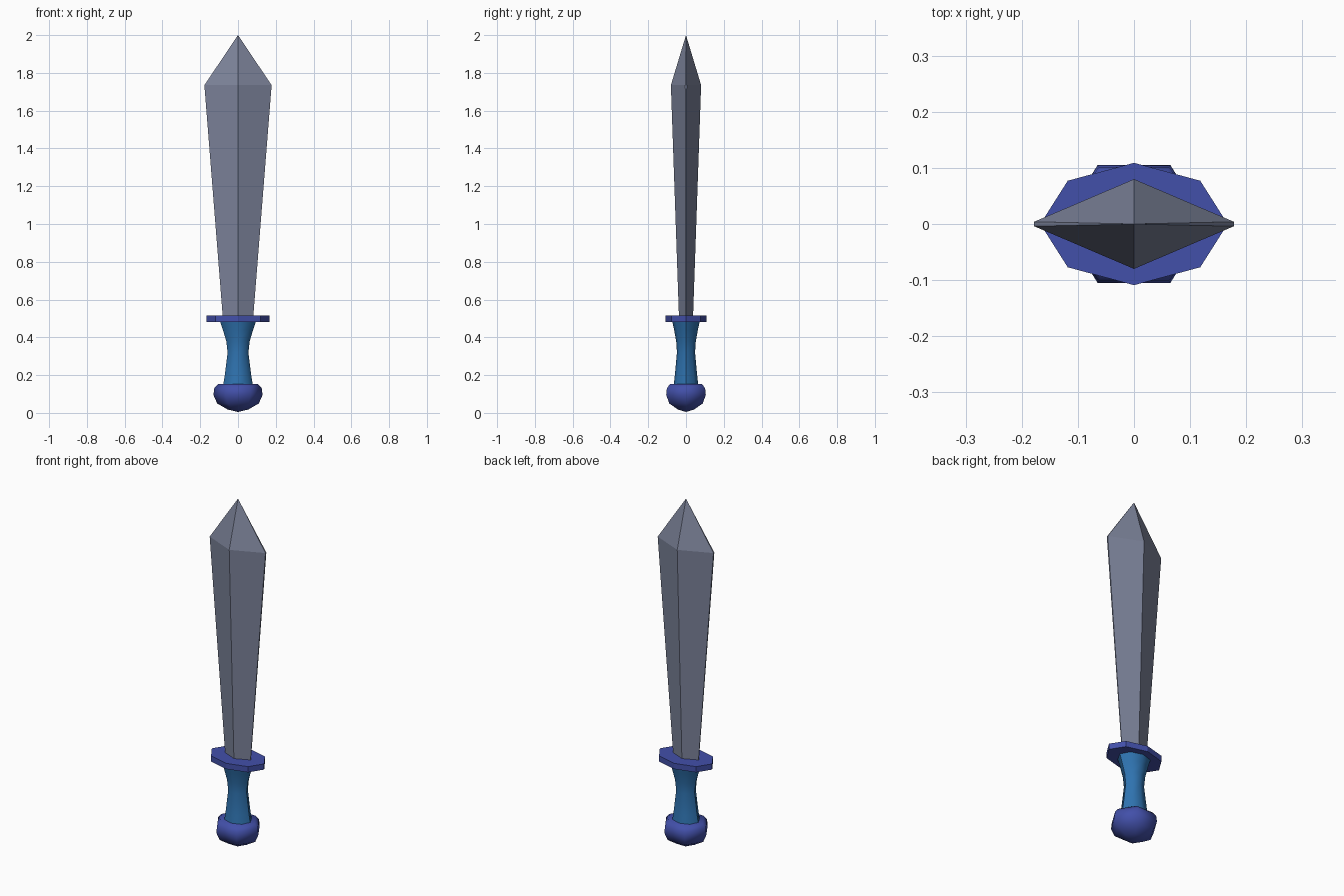
import bpy, bmesh, math

if "Cube" in bpy.data.objects:
    bpy.data.objects.remove(bpy.data.objects["Cube"])


def material(name, rgb):
    m = bpy.data.materials.new(name)
    m.diffuse_color = (*rgb, 1)
    m.use_nodes = True
    m.node_tree.nodes["Principled BSDF"].inputs["Base Color"].default_value = m.diffuse_color
    return m


def ngon(n):
    return [(math.cos(2 * math.pi * i / n), math.sin(2 * math.pi * i / n)) for i in range(n)]


def loft(name, section, rings, mat, smooth=None):
    """Stack scaled copies (sx, sy, z) of a section; zero-size rings become points."""
    bm = bmesh.new()
    n = len(section)
    loops = [[bm.verts.new((x * sx, y * sy, z)) for x, y in section] for sx, sy, z in rings]
    for a, b in zip(loops, loops[1:]):
        for i in range(n):
            j = (i + 1) % n
            bm.faces.new((a[i], a[j], b[j], b[i]))
    for loop, ring in ((loops[0], rings[0]), (loops[-1], rings[-1])):
        if ring[0] > 0:
            bm.faces.new(loop)
    bmesh.ops.remove_doubles(bm, verts=bm.verts, dist=1e-5)
    bmesh.ops.recalc_face_normals(bm, faces=bm.faces)
    me = bpy.data.meshes.new(name)
    bm.to_mesh(me)
    bm.free()
    me.materials.append(mat)
    ob = bpy.data.objects.new(name, me)
    bpy.context.collection.objects.link(ob)
    if smooth:
        bpy.ops.object.select_all(action='DESELECT')
        ob.select_set(True)
        bpy.context.view_layer.objects.active = ob
        bpy.ops.object.shade_smooth_by_angle(angle=math.radians(smooth))
    return ob


steel = material("steel grey", (0.20, 0.225, 0.32))
indigo = material("indigo blue", (0.055, 0.08, 0.40))
blue = material("grip blue", (0.028, 0.17, 0.43))

# Blade: flattened diamond section with thin edges, widening toward the point
diamond = [(1, .05), (0, 1), (-1, .05), (-1, -.05), (0, -1), (1, -.05)]
loft("blade", diamond, [(.08, .037, .50), (.178, .08, 1.735), (0, 0, 2.0)], steel)

# Guard: flat octagonal plate
loft("guard", ngon(8), [(.167, .109, .482), (.167, .109, .515)], indigo)

# Grip: waisted, flared at both ends
loft("grip", ngon(8), [(.08, .066, .14), (.07, .059, .20), (.055, .048, .32),
                       (.062, .052, .38), (.08, .063, .44), (.095, .073, .485)], blue, 50)

# Pommel: rounded six-sided knob with a flat top
loft("pommel", ngon(6), [(0, 0, 0.005), (.055, .05, .018), (.11, .102, .05), (.13, .121, .095),
                         (.126, .117, .13), (.106, .098, .153)], indigo, 62)
